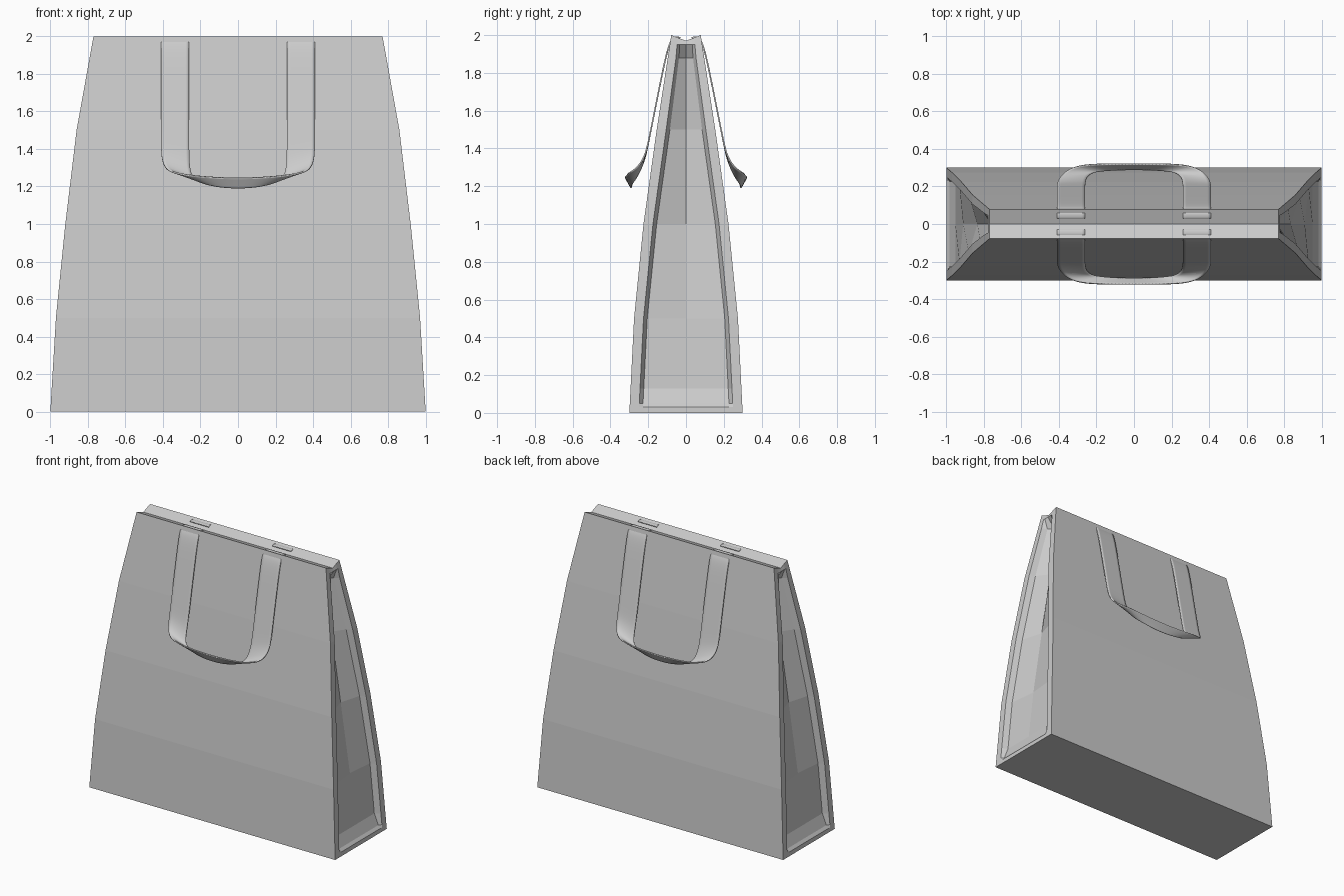
import bpy
import bmesh

cube = bpy.data.objects.get("Cube")
if cube:
    bpy.data.objects.remove(cube, do_unlink=True)

paper = bpy.data.materials.new("paper grey")
paper.use_nodes = True
colour = (0.6, 0.6, 0.6, 1)
paper.diffuse_color = colour
paper.node_tree.nodes["Principled BSDF"].inputs["Base Color"].default_value = colour


def make_object(name, bm):
    bmesh.ops.recalc_face_normals(bm, faces=bm.faces)
    mesh = bpy.data.meshes.new(name)
    bm.to_mesh(mesh)
    bm.free()
    mesh.materials.append(paper)
    obj = bpy.data.objects.new(name, mesh)
    bpy.context.collection.objects.link(obj)
    return obj


def sample(z, values):
    """Interpolate values given at every half unit of height."""
    i = min(int(z / 0.5), 3)
    t = z / 0.5 - i
    return values[i] * (1 - t) + values[i + 1] * t


# Bag: rings lofted upward, with recessed and folded end gussets
HALF_WIDTH = (1.0, 0.97, 0.92, 0.86, 0.77)
HALF_DEPTH = (0.30, 0.275, 0.225, 0.155, 0.078)
# height, recess of the gusset, extra depth of its centre fold
LEVELS = ((0, 0, 0), (0.03, 0, 0), (0.05, 0.015, 0), (0.13, 0.04, 0),
          (0.5, 0.04, 0.02), (1.0, 0.04, 0.045), (1.5, 0.04, 0.06),
          (1.88, 0.04, 0.03), (1.95, 0, 0), (2.0, 0, 0))

bm = bmesh.new()
rings = []
for z, recess, fold in LEVELS:
    w, d = sample(z, HALF_WIDTH), sample(z, HALF_DEPTH)
    rim = d - min(0.05, d * 0.45)
    step = rim - min(0.02, rim * 0.3)
    half = [(d, 0), (rim, 0), (step, recess)]
    end = [(-y, r) for y, r in half] + [(0, recess + fold)] + half[::-1]
    ring = []
    for side in (1, -1):
        for y, r in end:
            # The top edge dips into a shallow valley
            dip = 0.03 * (1 - abs(y) / d) if z == 2.0 else 0
            ring.append(bm.verts.new((side * (w - r), side * y, z - dip)))
    rings.append(ring)

count = len(rings[0])
for low, high in zip(rings, rings[1:]):
    for i in range(count):
        j = (i + 1) % count
        bm.faces.new((low[i], low[j], high[j], high[i]))
bm.faces.new(rings[0][::-1])
top = rings[-1]
bm.faces.new(top[:4] + top[10:])
bm.faces.new(top[3:11])
make_object("bag_body", bm)

# Handles: a twisted ribbon between an inner and an outer edge
INNER = ((0.26, 0.03, 1.985), (0.26, 0.08, 2.0), (0.26, 0.12, 1.83),
         (0.26, 0.195, 1.45), (0.26, 0.22, 1.33), (0.25, 0.26, 1.25),
         (0.2, 0.28, 1.22), (0.1, 0.29, 1.195), (0, 0.29, 1.19))
OUTER = ((0.41, 0.03, 1.985), (0.41, 0.08, 2.0), (0.41, 0.12, 1.83),
         (0.41, 0.195, 1.45), (0.41, 0.215, 1.36), (0.39, 0.26, 1.29),
         (0.32, 0.315, 1.265), (0.14, 0.32, 1.248), (0, 0.32, 1.245))

for name, side in (("front_handle", -1), ("back_handle", 1)):
    bm = bmesh.new()
    rows = [[bm.verts.new((x, side * y, z)) for x, y, z in pair]
            for pair in zip(INNER, OUTER)]
    for a, b in zip(rows, rows[1:]):
        bm.faces.new((a[0], a[1], b[1], b[0]))
    handle = make_object(name, bm)
    mirror = handle.modifiers.new("mirror", "MIRROR")
    mirror.use_clip = True
    smooth = handle.modifiers.new("smooth", "SUBSURF")
    smooth.levels = smooth.render_levels = 3
    smooth.boundary_smooth = "PRESERVE_CORNERS"
    thick = handle.modifiers.new("thickness", "SOLIDIFY")
    thick.thickness = 0.008
    thick.offset = 0
    bpy.ops.object.select_all(action="DESELECT")
    handle.select_set(True)
    bpy.context.view_layer.objects.active = handle
    bpy.ops.object.shade_smooth_by_angle()
